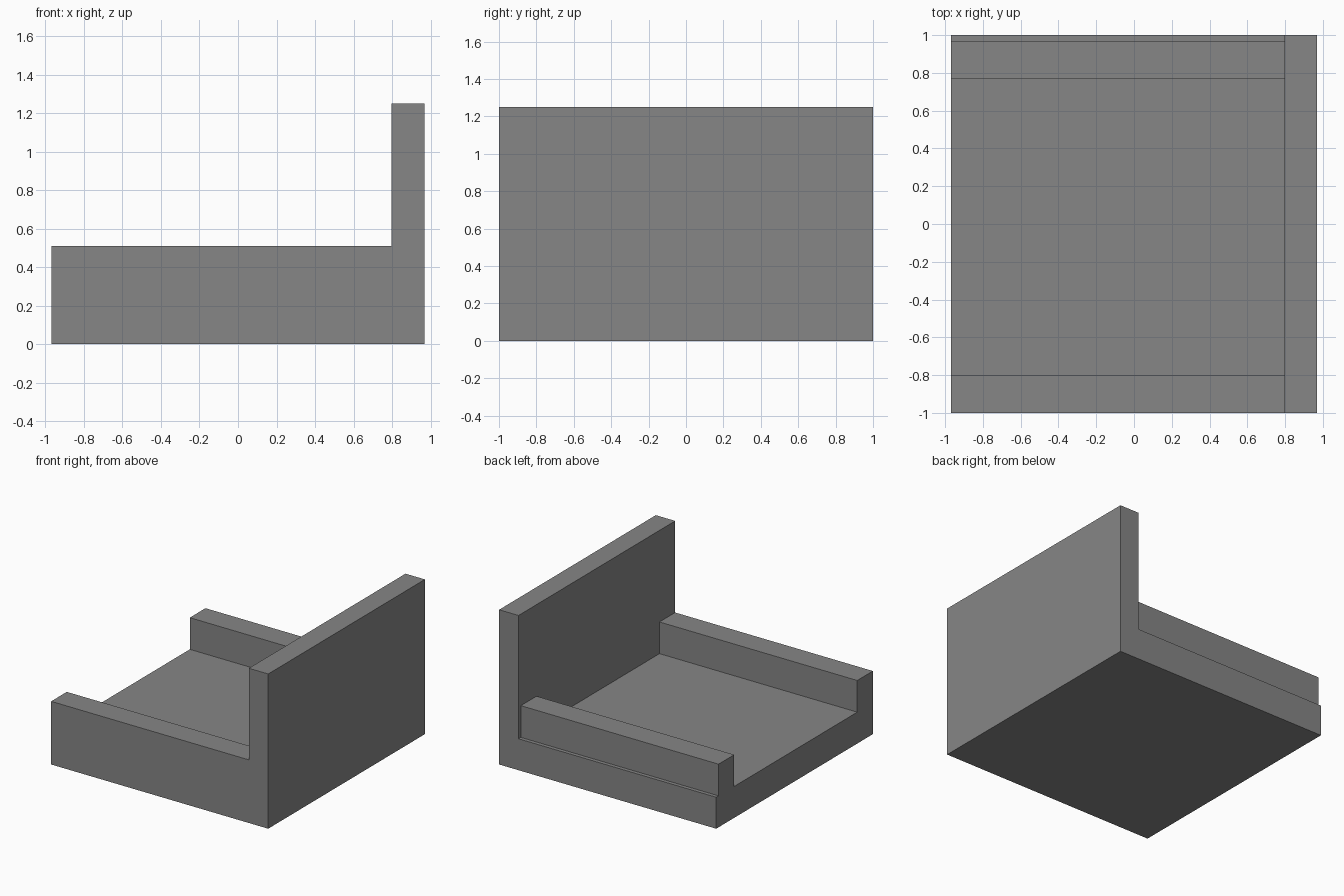
import bpy

# Remove the default cube
cube = bpy.data.objects.get("Cube")
if cube:
    bpy.data.objects.remove(cube, do_unlink=True)

# Single flat grey
grey = bpy.data.materials.new("plain_grey")
grey.use_nodes = True
colour = (0.24, 0.24, 0.24, 1)
grey.diffuse_color = colour
grey.node_tree.nodes["Principled BSDF"].inputs["Base Color"].default_value = colour


def box(name, low, high):
    """Add a box spanning two opposite corners."""
    centre = [(a + b) / 2 for a, b in zip(low, high)]
    bpy.ops.mesh.primitive_cube_add(size=1, location=centre)
    part = bpy.context.object
    part.name = name
    part.scale = [b - a for a, b in zip(low, high)]
    bpy.ops.object.transform_apply(location=False, rotation=False, scale=True)
    part.data.materials.append(grey)
    return part


END, INNER = 0.97, 0.797
SEAT, ARM, TOP = 0.254, 0.51, 1.25

# Seat slab and upright backrest along the left side
box("seat_base", (-END, -1, 0), (INNER, 1, SEAT))
box("backrest", (INNER, -1, 0), (END, 1, TOP))

# Armrests: the front one is flush, the rear one is set in slightly
for name, y in (("front_armrest", -1), ("rear_armrest", 0.77)):
    box(name, (-END, y, SEAT), (INNER, y + 0.2, ARM))
